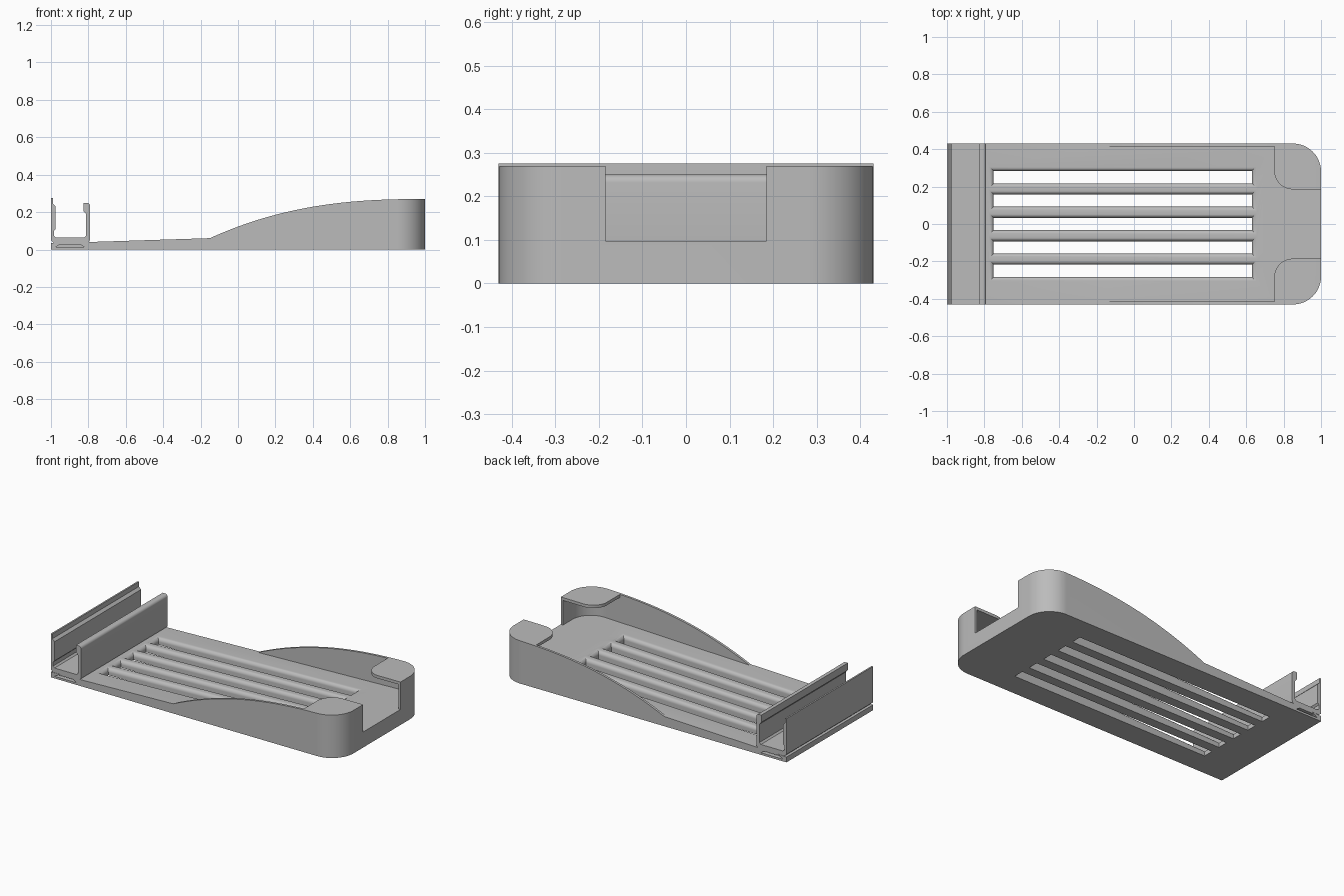
import bpy, bmesh, math

cube = bpy.data.objects.get("Cube")
if cube:
    bpy.data.objects.remove(cube, do_unlink=True)

grey = bpy.data.materials.new("plain grey")
grey.use_nodes = True
grey.diffuse_color = (0.5, 0.5, 0.5, 1)
grey.node_tree.nodes["Principled BSDF"].inputs["Base Color"].default_value = (0.5, 0.5, 0.5, 1)

HALF = 0.43       # half width
WALL = 0.015      # rim thickness
START = -0.15     # where the side rim begins


def floor(x):
    return 0.04 + 0.032 * (x + 0.8)


def rim(x):
    return 0.27 - (0.27 - floor(START)) * ((1 - x) / (1 - START)) ** 2.5


def arc(cx, cy, r, a0, a1, n=16):
    return [(cx + r * math.cos(math.radians(a0 + (a1 - a0) * i / n)),
             cy + r * math.sin(math.radians(a0 + (a1 - a0) * i / n))) for i in range(n + 1)]


def loft(name, stacks):
    """Build closed solids; each stack is a list of matching vertex loops."""
    bm = bmesh.new()
    for loops in stacks:
        rings = [[bm.verts.new(p) for p in loop] for loop in loops]
        n = len(rings[0])
        for a, b in zip(rings, rings[1:]):
            for i in range(n):
                j = (i + 1) % n
                bm.faces.new((a[i], a[j], b[j], b[i]))
        bm.faces.new(rings[0][::-1])
        bm.faces.new(rings[-1])
    bmesh.ops.recalc_face_normals(bm, faces=bm.faces)
    mesh = bpy.data.meshes.new(name)
    bm.to_mesh(mesh)
    bm.free()
    mesh.materials.append(grey)
    ob = bpy.data.objects.new(name, mesh)
    bpy.context.collection.objects.link(ob)
    return ob


def plan_prism(name, outline, low, high):
    return loft(name, [[[(x, y, f(x)) for x, y in outline] for f in (low, high)]])


def side_prism(name, profile, y0, y1):
    return loft(name, [[[(x, y, z) for x, z in profile] for y in (y0, y1)]])


def carve(target, cutter, operation="DIFFERENCE"):
    cutter.hide_render = True
    mod = target.modifiers.new("carve", "BOOLEAN")
    mod.operation, mod.object, mod.solver = operation, cutter, "EXACT"
    bpy.context.view_layer.objects.active = target
    bpy.ops.object.modifier_apply(modifier=mod.name)
    bpy.data.objects.remove(cutter, do_unlink=True)


def smooth(ob):
    bpy.ops.object.select_all(action="DESELECT")
    ob.select_set(True)
    bpy.context.view_layer.objects.active = ob
    bpy.ops.object.shade_smooth_by_angle(angle=math.radians(30))


def mirrored(half):
    """Close an outline given for +y, running toward +x, with its -y copy."""
    return half + [(x, -y) for x, y in reversed(half)]


# Tray body: side profile trimmed by the rounded plan
steps = 40
curve = [START + (1 - START) * i / steps for i in range(steps + 1)]
profile = [(-1, 0), (1, 0)] + [(x, rim(x)) for x in reversed(curve)] + [(-0.8, floor(-0.8)), (-1, floor(-1))]
tray = side_prism("tray", profile, -0.6, 0.6)
corner = arc(0.85, HALF - 0.15, 0.15, 90, 0, 20)
plan = plan_prism("plan_cutter", mirrored([(-1, HALF)] + corner), lambda x: -0.1, lambda x: 0.5)
carve(tray, plan, "INTERSECT")

# Open pocket with the end notch, leaving two corner caps
inner = HALF - WALL
open_half = [(START, inner), (0.75, inner)] + arc(0.85, 0.285, 0.1, 180, 270) + [(1.1, 0.185)]
carve(tray, plan_prism("pocket_cutter", mirrored(open_half), floor, lambda x: 0.5))

# Hollow under the corner caps
hollow = [(0.7, inner)] + arc(0.85, HALF - 0.15, 0.15 - WALL, 90, 0, 20)
carve(tray, plan_prism("hollow_cutter", mirrored(hollow), floor, lambda x: rim(x) - 0.018))

# Five vent slots with rounded upper edges
R = 0.025


def slot_ring(cy, grow, z):
    x0, x1, h = -0.75 - grow, 0.63 + grow, 0.0325 + grow
    return [(x, cy + s * h, z(x)) for x, s in ((x0, -1), (x1, -1), (x1, 1), (x0, 1))]


slots = []
for k in range(-2, 3):
    rings = [slot_ring(k * 0.125, 0, lambda x: -0.05)]
    for i in range(9):
        a = math.radians(90 * i / 8)
        rings.append(slot_ring(k * 0.125, R - R * math.cos(a),
                               lambda x: floor(x) - R + R * math.sin(a)))
    rings.append(slot_ring(k * 0.125, R, lambda x: floor(x) + 0.03))
    slots.append(rings)
carve(tray, loft("slot_cutter", slots))

# Tapered recesses in both ends of the clip seat
for s in (-1, 1):
    seat = [(-0.975, 0.013), (-0.82, 0.013), (-0.845, 0.028), (-0.95, 0.028)]
    carve(tray, side_prism("recess_cutter", seat, s * 0.39, s * 0.5))
smooth(tray)

# Clip channel: two uprights joined by a floor, running the full width
clip_profile = ([(-0.985, 0.036)]
                + arc(-0.812, 0.058, 0.022, -90, 0, 6)
                + arc(-0.808, 0.232, 0.018, 0, 90, 8)
                + [(-0.825, 0.25), (-0.825, 0.205), (-0.812, 0.19), (-0.812, 0.075), (-0.822, 0.065),
                   (-0.975, 0.065), (-0.985, 0.075), (-0.985, 0.1), (-0.975, 0.11),
                   (-0.975, 0.23), (-0.99, 0.245), (-0.99, 0.275), (-1, 0.275), (-1, 0.05)])
smooth(side_prism("clip_channel", clip_profile, -HALF, HALF))
